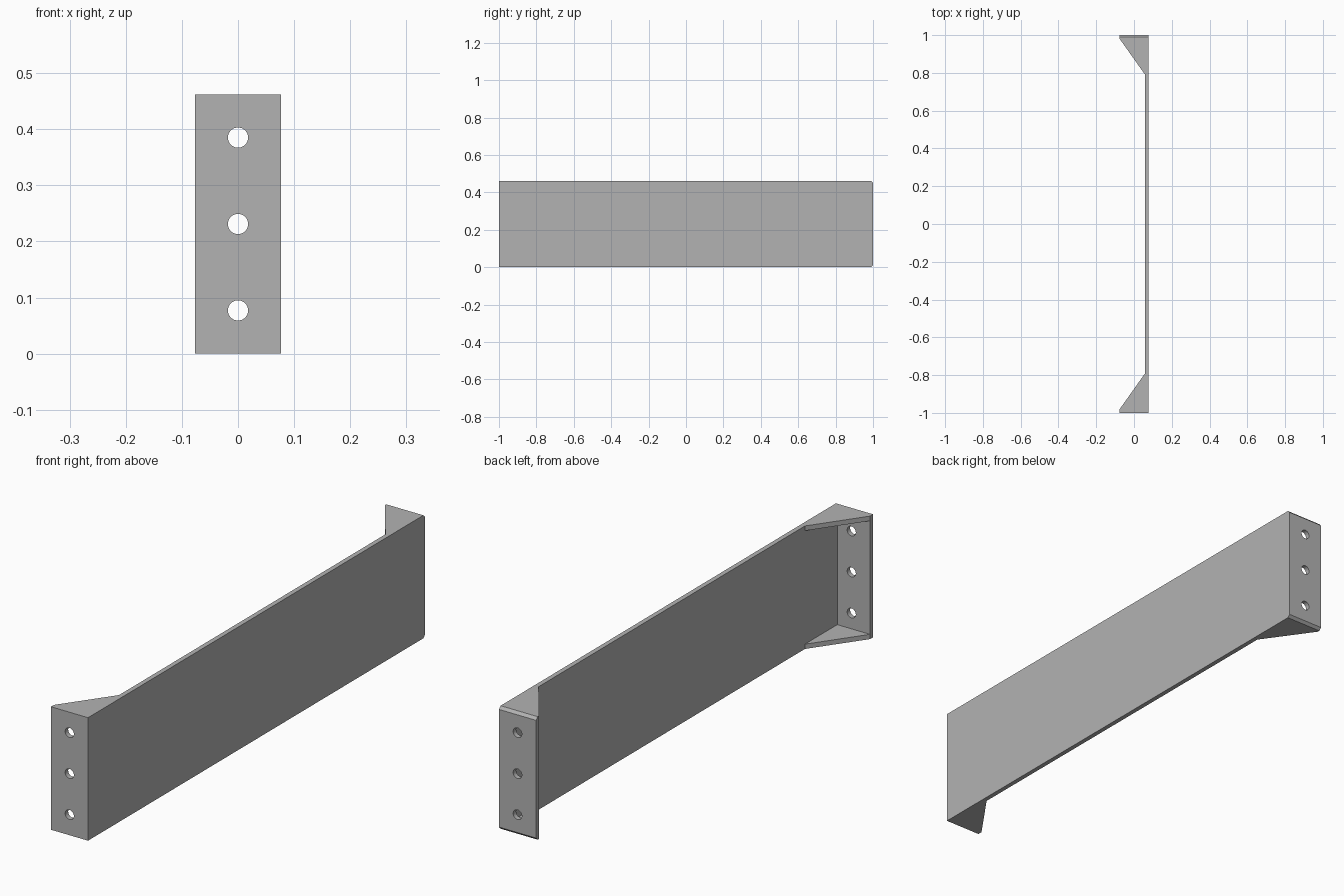
import bpy, bmesh, math
from mathutils import Vector

default = bpy.data.objects.get("Cube")
if default:
    bpy.data.objects.remove(default, do_unlink=True)

W, H, L, T = 0.077, 0.462, 1.0, 0.018   # half width, height, half length, sheet thickness
HOLE_R = 0.018
CHAMFER = 0.01

steel = bpy.data.materials.new("grey_steel")
steel.use_nodes = True
GREY = (0.45, 0.45, 0.45, 1)
steel.diffuse_color = GREY
steel.node_tree.nodes["Principled BSDF"].inputs["Base Color"].default_value = GREY


def prism(name, profile, sweep):
    """Extrude a closed planar profile along a vector."""
    bm = bmesh.new()
    face = bm.faces.new([bm.verts.new(p) for p in profile])
    out = bmesh.ops.extrude_face_region(bm, geom=[face])
    moved = [g for g in out["geom"] if isinstance(g, bmesh.types.BMVert)]
    bmesh.ops.translate(bm, verts=moved, vec=Vector(sweep))
    bmesh.ops.recalc_face_normals(bm, faces=bm.faces)
    mesh = bpy.data.meshes.new(name)
    bm.to_mesh(mesh)
    bm.free()
    mesh.materials.append(steel)
    obj = bpy.data.objects.new(name, mesh)
    bpy.context.collection.objects.link(obj)
    return obj


# Long upright web
inner = L - T
prism("web", [(W - T, -inner, 0), (W, -inner, 0), (W, inner, 0), (W - T, inner, 0)], (0, 0, H))

for end, s, c in (("front", -1, 0), ("back", 1, CHAMFER)):
    # End plate; the back one has its outer top and bottom edges chamfered
    outline = [(inner, 0), (L - c, 0), (L, c), (L, H - c), (L - c, H), (inner, H)]
    if c == 0:
        outline = [(inner, 0), (L, 0), (L, H), (inner, H)]
    plate = prism(end + "_end_plate", [(-W, s * y, z) for y, z in outline], (2 * W, 0, 0))

    # Three bolt holes
    for i in (1, 3, 5):
        ring = [(HOLE_R * math.cos(a), s * (L + T), i * H / 6 + HOLE_R * math.sin(a))
                for a in (math.tau * k / 32 for k in range(32))]
        cutter = prism(f"{end}_hole_cutter_{i}", ring, (0, -s * 3 * T, 0))
        cutter.hide_render = True
        cutter.hide_set(True)
        mod = plate.modifiers.new("bolt_hole", "BOOLEAN")
        mod.operation = "DIFFERENCE"
        mod.solver = "EXACT"
        mod.object = cutter

    # Triangular gussets, top and bottom
    for level, z in (("bottom", 0), ("top", H - T)):
        prism(f"{end}_{level}_gusset",
              [(-W, s * inner, z), (W - T, s * inner, z), (W - T, s * 0.79, z)],
              (0, 0, T))
